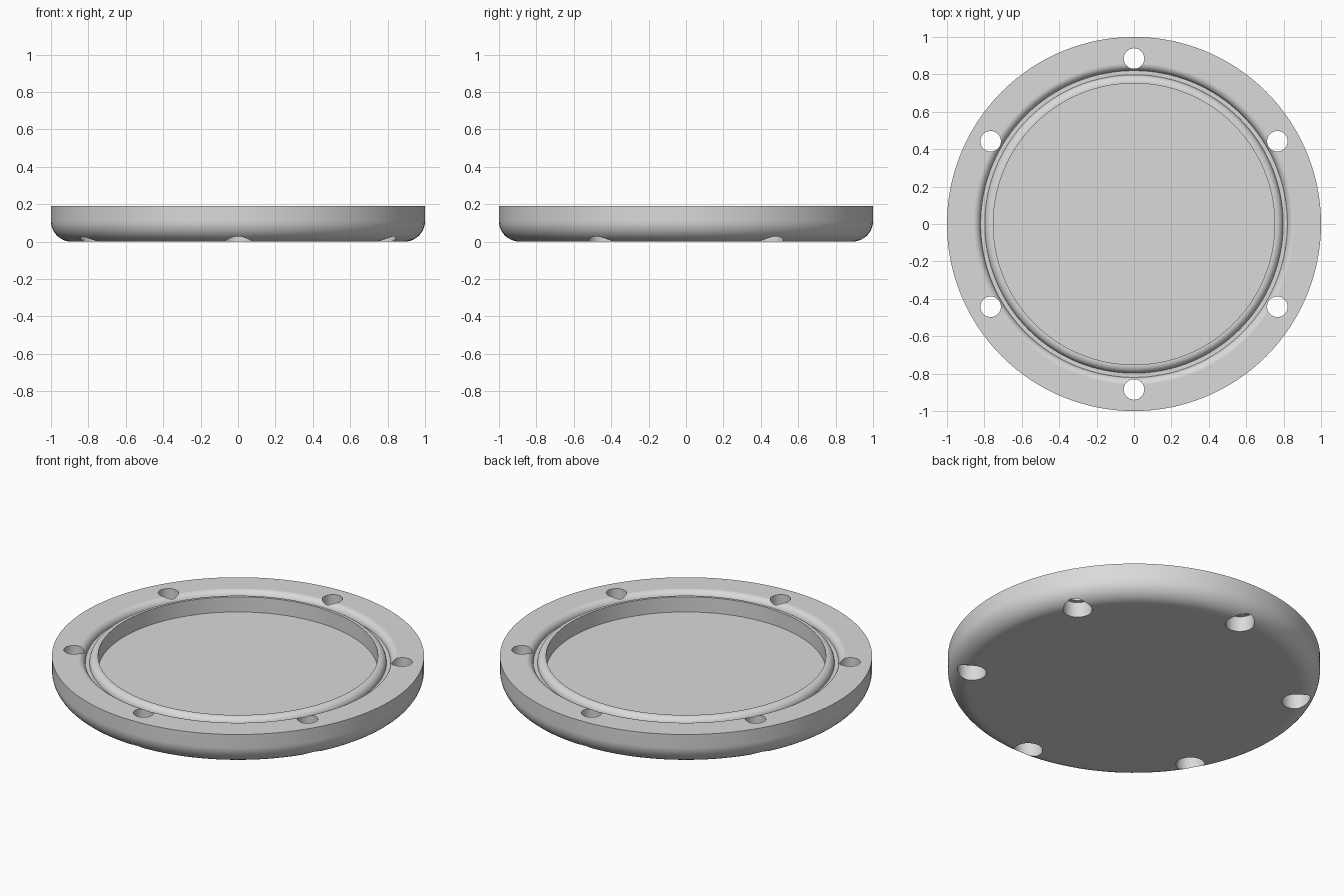
import bpy
import bmesh
from math import cos, sin, pi, radians

cube = bpy.data.objects.get("Cube")
if cube:
    bpy.data.objects.remove(cube, do_unlink=True)

HEIGHT = 0.19
FLOOR = 0.10
EDGE = 0.11      # lower edge rounding
LIP = 0.04       # rounding on both sides of the groove

grey = bpy.data.materials.new("plain grey")
grey.use_nodes = True
grey.diffuse_color = (0.7, 0.7, 0.7, 1)
grey.node_tree.nodes["Principled BSDF"].inputs["Base Color"].default_value = (0.7, 0.7, 0.7, 1)


def arc(cx, cz, rx, rz, start, end, steps=10):
    """Points (radius, height) along an elliptic arc, angles in degrees."""
    angles = [radians(start + (end - start) * i / steps) for i in range(steps + 1)]
    return [(cx + rx * cos(a), cz + rz * sin(a)) for a in angles]


def lathe(name, profile, segments, location=(0, 0, 0)):
    """Solid of revolution from a profile that starts and ends on the axis."""
    bm = bmesh.new()
    verts = [bm.verts.new((r, 0, z)) for r, z in profile]
    edges = [bm.edges.new(pair) for pair in zip(verts, verts[1:])]
    bmesh.ops.spin(bm, geom=verts + edges, cent=(0, 0, 0), axis=(0, 0, 1),
                   angle=2 * pi, steps=segments, use_merge=True)
    bmesh.ops.remove_doubles(bm, verts=bm.verts, dist=1e-5)
    bmesh.ops.recalc_face_normals(bm, faces=bm.faces)
    mesh = bpy.data.meshes.new(name)
    bm.to_mesh(mesh)
    bm.free()
    mesh.materials.append(grey)
    obj = bpy.data.objects.new(name, mesh)
    obj.location = location
    bpy.context.collection.objects.link(obj)
    return obj


# Round cover: rounded underside, flat rim, groove, bead and recessed floor
profile = [(0, 0)]
profile += arc(1 - EDGE, EDGE, EDGE, EDGE, -90, 0)
profile += [(1, HEIGHT)]
profile += arc(0.82 + LIP, HEIGHT - LIP, LIP, LIP, 90, 180)
profile += arc(0.758, HEIGHT - LIP, LIP, LIP, 0, 90)
profile += [(0.752, HEIGHT), (0.752, FLOOR), (0, FLOOR)]
cover = lathe("round_cover", profile, 128)

# Six screw holes, widened from below
hole = [(0, -0.1), (0.078, -0.1), (0.078, 0.09), (0.055, 0.09), (0.055, 0.3), (0, 0.3)]
cutters = []
for i in range(6):
    a = radians(30 + 60 * i)
    cutter = lathe("screw_hole_cutter", hole, 32, (0.885 * cos(a), 0.885 * sin(a), 0))
    cutter.hide_render = True
    cutters.append(cutter)
    cut = cover.modifiers.new("screw hole", 'BOOLEAN')
    cut.operation = 'DIFFERENCE'
    cut.solver = 'EXACT'
    cut.object = cutter

# Bake the holes and discard the cutters
bpy.context.view_layer.update()
baked = bpy.data.meshes.new_from_object(
    cover.evaluated_get(bpy.context.evaluated_depsgraph_get()))
cover.modifiers.clear()
cover.data = baked
for cutter in cutters:
    bpy.data.objects.remove(cutter, do_unlink=True)

# Smooth curves with crisp edges and even flat areas
bpy.ops.object.select_all(action='DESELECT')
cover.select_set(True)
bpy.context.view_layer.objects.active = cover
bpy.ops.object.shade_smooth_by_angle(angle=radians(30))
weighted = cover.modifiers.new("even shading", 'WEIGHTED_NORMAL')
weighted.keep_sharp = True
